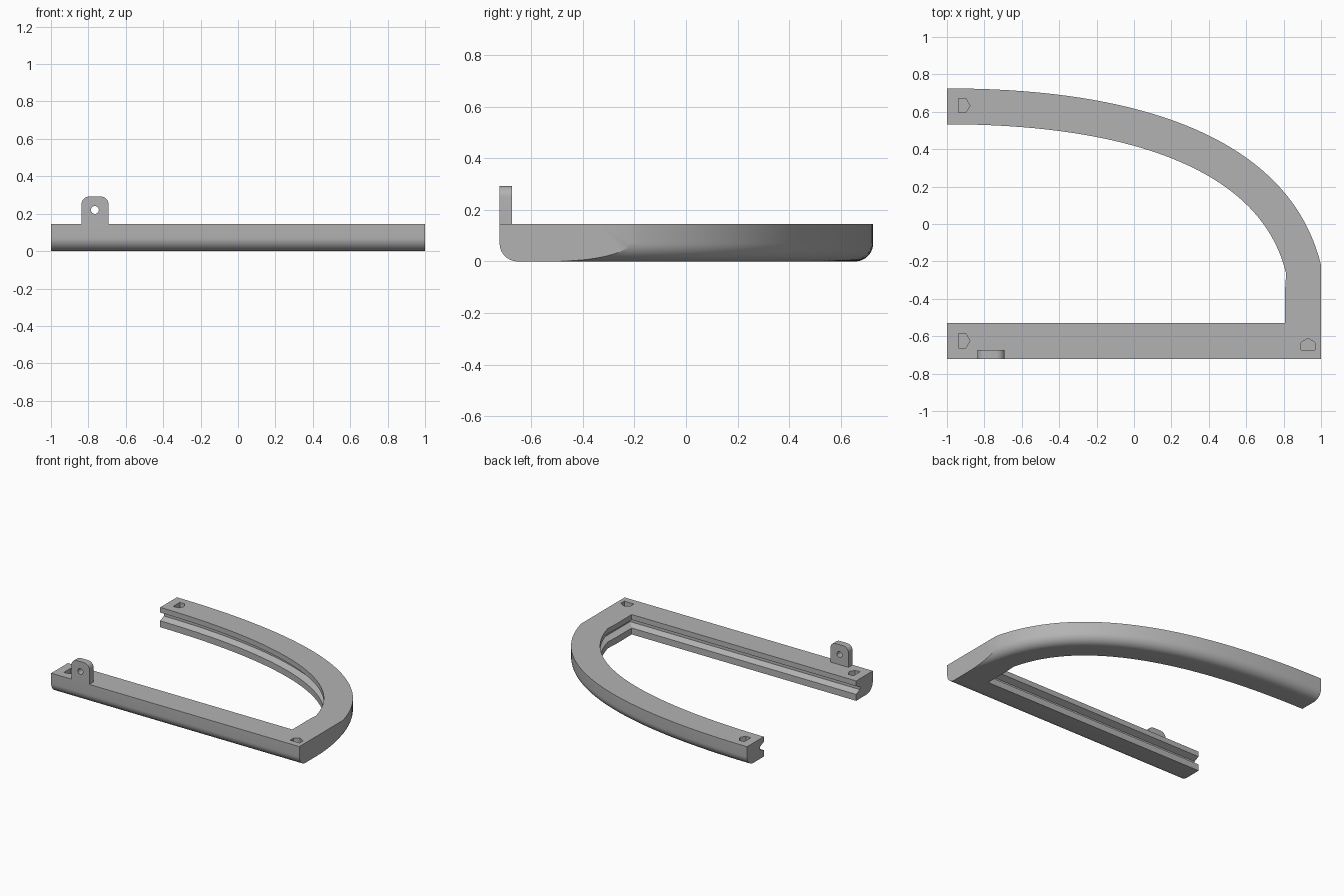
import bpy, bmesh, math
from mathutils import Vector

if "Cube" in bpy.data.objects:
    bpy.data.objects.remove(bpy.data.objects["Cube"])

H, W, R = 0.145, 0.192, 0.07      # rail height, rail width, lower outer rounding

grey = bpy.data.materials.new("grey")
grey.diffuse_color = (0.45, 0.45, 0.45, 1)
grey.use_nodes = True
grey.node_tree.nodes["Principled BSDF"].inputs["Base Color"].default_value = grey.diffuse_color


def make_object(name, bm):
    bmesh.ops.recalc_face_normals(bm, faces=bm.faces[:])
    mesh = bpy.data.meshes.new(name)
    bm.to_mesh(mesh)
    bm.free()
    mesh.materials.append(grey)
    obj = bpy.data.objects.new(name, mesh)
    bpy.context.collection.objects.link(obj)
    return obj


def boolean(obj, tool, operation):
    mod = obj.modifiers.new(operation.lower(), 'BOOLEAN')
    mod.operation, mod.solver, mod.object = operation, 'EXACT', tool
    bpy.context.view_layer.objects.active = obj
    bpy.ops.object.modifier_apply(modifier=mod.name)
    bpy.data.objects.remove(tool)


def prism(name, points, direction):
    """Extrude a flat polygon along a direction."""
    bm = bmesh.new()
    face = bm.faces.new([bm.verts.new(p) for p in points])
    new = bmesh.ops.extrude_face_region(bm, geom=[face])["geom"]
    verts = [v for v in new if isinstance(v, bmesh.types.BMVert)]
    bmesh.ops.translate(bm, verts=verts, vec=direction)
    return make_object(name, bm)


def section(outer, inner):
    """Rail cross-section: rounded lower outer edge, groove on the inner wall."""
    across = (inner - outer).normalized()
    pts = [(outer, 0, H)]
    for i in range(11):
        a = math.pi / 2 * i / 10
        pts.append((outer, R - R * math.cos(a), R - R * math.sin(a)))
    pts += [(inner, -d, z) for d, z in
            ((0, 0), (0, 0.047), (0.042, 0.066), (0.042, 0.088), (0, 0.107), (0, H))]
    return [Vector((*(p + across * d), z)) for p, d, z in pts]


def sweep(stations):
    bm = bmesh.new()
    rings = [[bm.verts.new(p) for p in section(o, i)] for o, i in stations]
    n = len(rings[0])
    for a, b in zip(rings, rings[1:]):
        for k in range(n):
            bm.faces.new((a[k], a[(k + 1) % n], b[(k + 1) % n], b[k]))
    bm.faces.new(rings[0])
    bm.faces.new(rings[-1])
    bmesh.ops.recalc_face_normals(bm, faces=bm.faces[:])
    return bm


# Curved rail following a bezier, then a short straight limb into the corner
P = [Vector(p) for p in ((-1, 0.725), (0.15, 0.725), (0.85, 0.40), (1.0, -0.22))]
stations = []
for i in range(41):
    t = i / 40
    s = 1 - t
    point = P[0]*s**3 + P[1]*3*s*s*t + P[2]*3*s*t*t + P[3]*t**3
    tan = ((P[1]-P[0])*s*s + (P[2]-P[1])*2*s*t + (P[3]-P[2])*t*t).normalized()
    stations.append((point, point + Vector((tan.y, -tan.x)) * W))
inner_x, inner_y = stations[-1][1]
for y in (-0.34, -0.46, -0.62):
    stations.append((Vector((1 + (-0.22 - y) * 0.23, y)), Vector((inner_x - 0.005, y))))
bm = sweep(stations)

# Outer side of the limb is trimmed flat
cut = bmesh.ops.bisect_plane(bm, geom=bm.verts[:] + bm.edges[:] + bm.faces[:],
                             plane_co=(1, 0, 0), plane_no=(1, 0, 0), clear_outer=True)
bmesh.ops.holes_fill(bm, edges=[e for e in bm.edges if e.is_boundary], sides=0)
frame = make_object("frame", bm)

# Straight front rail
front = make_object("front_rail", sweep(
    [(Vector((x, -0.722)), Vector((x, -0.53))) for x in (-1, 1)]))
boolean(frame, front, 'UNION')

# Pentagon pockets in the top face
pentagon = ((-0.032, -0.038), (0.008, -0.038), (0.03, 0), (0.008, 0.038), (-0.032, 0.038))
for cx, cy, turn in ((-0.907, 0.633, 0), (-0.907, -0.624, 0), (0.93, -0.642, 1)):
    pts = [(cx - v, cy + u, 0.09) if turn else (cx + u, cy + v, 0.09) for u, v in pentagon]
    boolean(frame, prism("pocket_cutter", pts, (0, 0, 0.1)), 'DIFFERENCE')

# Upright tab with rounded top and a pin hole
X0, X1, TOP, TR = -0.837, -0.692, 0.292, 0.042
outline = [(X0, -0.722, H), (X1, -0.722, H)]
for cx, start in ((X1 - TR, 0), (X0 + TR, 90)):
    for i in range(9):
        a = math.radians(start + 90 * i / 8)
        outline.append((cx + TR * math.cos(a), -0.722, TOP - TR + TR * math.sin(a)))
tab = prism("tab", outline, (0, 0.048, 0))
circle = [(-0.765 + 0.021 * math.cos(k * math.pi / 12), -0.8,
           0.22 + 0.021 * math.sin(k * math.pi / 12)) for k in range(24)]
boolean(tab, prism("hole_cutter", circle, (0, 0.2, 0)), 'DIFFERENCE')

# Smooth curved faces, keep corners sharp
for obj in (frame, tab):
    bpy.ops.object.select_all(action='DESELECT')
    obj.select_set(True)
    bpy.context.view_layer.objects.active = obj
    bpy.ops.object.shade_smooth_by_angle(angle=math.radians(25))
